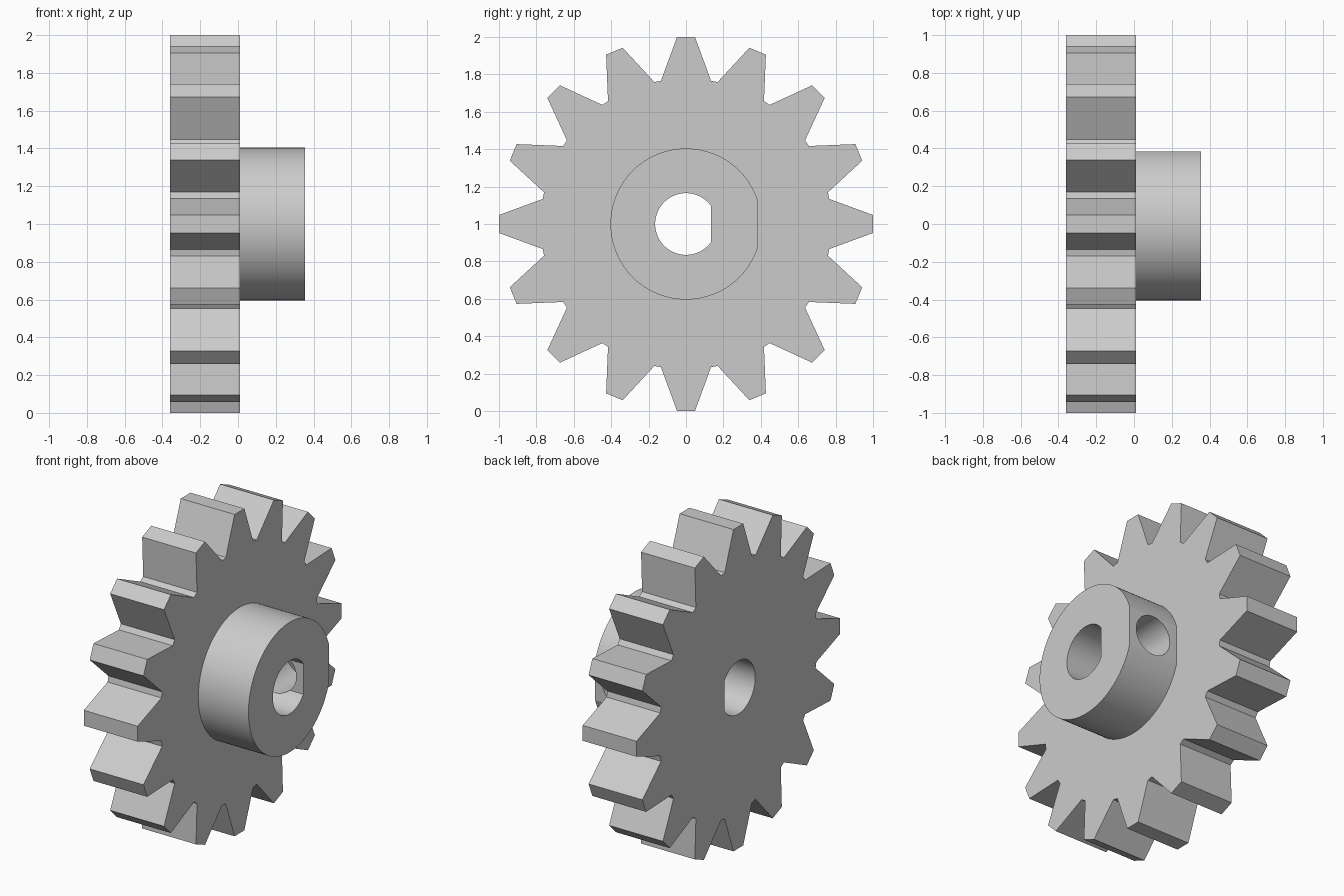
import bpy, bmesh, math

cube = bpy.data.objects.get("Cube")
if cube:
    bpy.data.objects.remove(cube, do_unlink=True)

GREY = (0.6, 0.6, 0.6, 1)
steel = bpy.data.materials.new("plain grey")
steel.use_nodes = True
steel.diffuse_color = GREY
steel.node_tree.nodes["Principled BSDF"].inputs["Base Color"].default_value = GREY


def prism(name, outline, start, end, place):
    """Extrude a closed 2D outline; place maps (u, v, depth) to a point."""
    bm = bmesh.new()
    rings = [[bm.verts.new(place(u, v, d)) for u, v in outline] for d in (start, end)]
    bm.faces.new(rings[0])
    bm.faces.new(rings[1])
    n = len(outline)
    for i in range(n):
        j = (i + 1) % n
        bm.faces.new((rings[0][i], rings[0][j], rings[1][j], rings[1][i]))
    bmesh.ops.recalc_face_normals(bm, faces=bm.faces)
    mesh = bpy.data.meshes.new(name)
    bm.to_mesh(mesh)
    bm.free()
    mesh.materials.append(steel)
    obj = bpy.data.objects.new(name, mesh)
    bpy.context.collection.objects.link(obj)
    return obj


def along_x(u, v, d):
    return (d, u, 1 + v)


def along_y(u, v, d):
    return (u, d, 1 + v)


def d_shape(radius, flat, steps=96):
    """Circle cut off by a straight edge at u = flat."""
    a = math.acos(flat / radius)
    sweep = 2 * (math.pi - a)
    return [(radius * math.cos(a + sweep * i / steps),
             radius * math.sin(a + sweep * i / steps)) for i in range(steps + 1)]


# Toothed wheel outline: straight-sided teeth with narrow roots
TEETH = 16
tooth = [(-0.134, 0.766), (-0.048, 1.0), (0.048, 1.0), (0.134, 0.766)]
outline = []
for k in range(TEETH):
    c, s = math.cos(math.tau * k / TEETH), math.sin(math.tau * k / TEETH)
    outline += [(u * c + v * s, v * c - u * s) for u, v in tooth]
gear = prism("gear", outline, -0.36, 0.01, along_x)

# Hub with a flat side, and tools for the shaft bore and set screw hole
hub = prism("hub", d_shape(0.404, 0.385), -0.1, 0.355, along_x)
bore = prism("shaft_bore", d_shape(0.165, 0.135), -0.6, 0.6, along_x)
circle = [(0.183 + 0.123 * math.cos(math.tau * i / 64),
           0.123 * math.sin(math.tau * i / 64)) for i in range(64)]
screw_hole = prism("screw_hole", circle, 0.05, 0.6, along_y)

# Join the hub, then cut the holes
bpy.context.view_layer.objects.active = gear
for tool, operation in ((hub, "UNION"), (bore, "DIFFERENCE"), (screw_hole, "DIFFERENCE")):
    tool.hide_render = True
    mod = gear.modifiers.new(tool.name, "BOOLEAN")
    mod.operation = operation
    mod.solver = "EXACT"
    mod.object = tool
    bpy.ops.object.modifier_apply(modifier=mod.name)
    bpy.data.objects.remove(tool, do_unlink=True)

# Smooth the round surfaces, keep the edges sharp
bpy.ops.object.select_all(action="DESELECT")
gear.select_set(True)
bpy.context.view_layer.objects.active = gear
bpy.ops.object.shade_smooth_by_angle(angle=math.radians(15))
